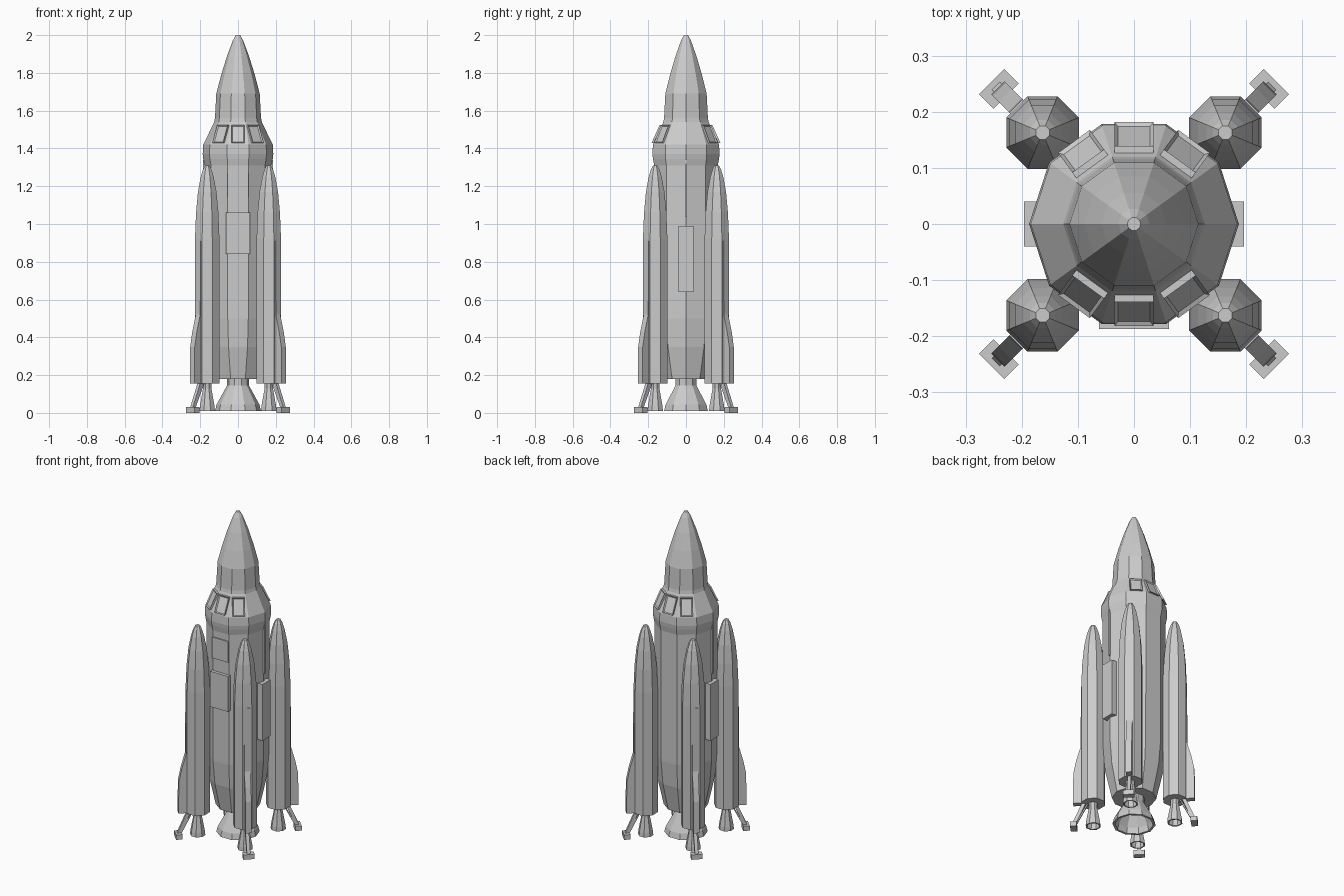
import bpy, bmesh
from math import sin, cos, pi, radians

cube = bpy.data.objects.get("Cube")
if cube:
    bpy.data.objects.remove(cube, do_unlink=True)

grey = bpy.data.materials.new("hull grey")
grey.use_nodes = True
COLOUR = (0.6, 0.6, 0.6, 1)
grey.diffuse_color = COLOUR
grey.node_tree.nodes["Principled BSDF"].inputs["Base Color"].default_value = COLOUR


def finish(name, bm):
    bmesh.ops.recalc_face_normals(bm, faces=bm.faces)
    mesh = bpy.data.meshes.new(name)
    bm.to_mesh(mesh)
    bm.free()
    mesh.materials.append(grey)
    obj = bpy.data.objects.new(name, mesh)
    bpy.context.collection.objects.link(obj)
    return obj


def lathe(name, profile, sides, turn=0.0, distance=0.0, angle=0.0, closed=False):
    """Spin (radius, z) points; closed joins the last ring to the first."""
    bm = bmesh.new()
    cx, cy = distance * cos(angle), distance * sin(angle)
    rings = [[bm.verts.new((cx + r * cos(turn + 2 * pi * i / sides),
                            cy + r * sin(turn + 2 * pi * i / sides), z))
              for i in range(sides)] for r, z in profile]
    pairs = list(zip(rings, rings[1:]))
    if closed:
        pairs.append((rings[-1], rings[0]))
    else:
        bm.faces.new(rings[0])
        bm.faces.new(rings[-1])
    for a, b in pairs:
        for i in range(sides):
            j = (i + 1) % sides
            bm.faces.new((a[i], a[j], b[j], b[i]))
    return finish(name, bm)


def prism(name, profile, width, angle, inset_edge=None):
    """Extrude a (radius, z) outline sideways, facing out along angle."""
    bm = bmesh.new()
    c, s = cos(angle), sin(angle)
    a, b = [[bm.verts.new((r * c - t * s, r * s + t * c, z)) for r, z in profile]
            for t in (-width / 2, width / 2)]
    bm.faces.new(a)
    bm.faces.new(b)
    n = len(profile)
    sides = [bm.faces.new((a[i], a[(i + 1) % n], b[(i + 1) % n], b[i])) for i in range(n)]
    bmesh.ops.recalc_face_normals(bm, faces=bm.faces)
    if inset_edge is not None:
        bmesh.ops.inset_region(bm, faces=[sides[inset_edge]], thickness=0.009, depth=-0.006)
    return finish(name, bm)


def plate(name, r0, r1, z0, z1, width, angle):
    return prism(name, [(r0, z0), (r1, z0), (r1, z1), (r0, z1)], width, angle)


# Central hull and nose
lathe("hull", [(0.125, 0.18), (0.163, 0.35), (0.176, 0.5), (0.177, 1.31),
               (0.184, 1.345), (0.187, 1.37), (0.184, 1.42), (0.126, 1.54),
               (0.122, 1.56), (0.115, 1.69), (0.089, 1.79), (0.058, 1.89),
               (0.028, 1.97), (0.012, 2.0)], 10)

# Main engine bell, hollow
lathe("main_engine", [(0.06, 0.19), (0.058, 0.145), (0.113, 0.045), (0.122, 0.01),
                      (0.108, 0.01), (0.1, 0.045), (0.045, 0.14), (0.01, 0.15),
                      (0.01, 0.19)], 10, closed=True)

# Cockpit windows, three on the front and three on the back
for side in (-90, 90):
    for step in (-36, 0, 36):
        prism("window", [(0.155, 1.43), (0.182, 1.43), (0.139, 1.525), (0.115, 1.525)],
              0.07, radians(side + step), inset_edge=1)

# Front hatches
front = radians(-90)
plate("upper_hatch", 0.15, 0.176, 1.14, 1.27, 0.112, front)
plate("lower_hatch", 0.15, 0.187, 0.84, 1.06, 0.125, front)

# Side panels and thin rails
for angle in (0, pi):
    plate("side_panel", 0.16, 0.196, 0.64, 0.99, 0.08, angle)
    plate("side_rail", 0.16, 0.185, 1.04, 1.34, 0.008, angle)

# Four boosters with engine, fin and landing leg
DIST = 0.2305
for k in range(4):
    angle = radians(45 + 90 * k)
    lathe("booster", [(0.07, 0.155), (0.07, 0.92), (0.064, 1.06), (0.053, 1.17),
                      (0.037, 1.25), (0.024, 1.29), (0.013, 1.31)],
          8, pi / 8, DIST, angle)
    lathe("booster_engine", [(0.026, 0.16), (0.024, 0.13), (0.042, 0.035), (0.044, 0.01),
                             (0.036, 0.01), (0.034, 0.035), (0.016, 0.13), (0.004, 0.14),
                             (0.004, 0.16)],
          8, pi / 8, DIST, angle, closed=True)
    prism("fin", [(0.27, 0.155), (0.343, 0.155), (0.341, 0.35), (0.325, 0.43),
                  (0.3, 0.52), (0.298, 0.91), (0.27, 0.91)], 0.034, angle)
    prism("leg_strut", [(0.27, 0.16), (0.292, 0.16), (0.35, 0.025), (0.328, 0.025)],
          0.02, angle)
    prism("leg_brace", [(0.255, 0.16), (0.263, 0.16), (0.332, 0.025), (0.324, 0.025)],
          0.01, angle)
    plate("foot_pad", 0.322, 0.359, 0.0, 0.03, 0.064, angle)
